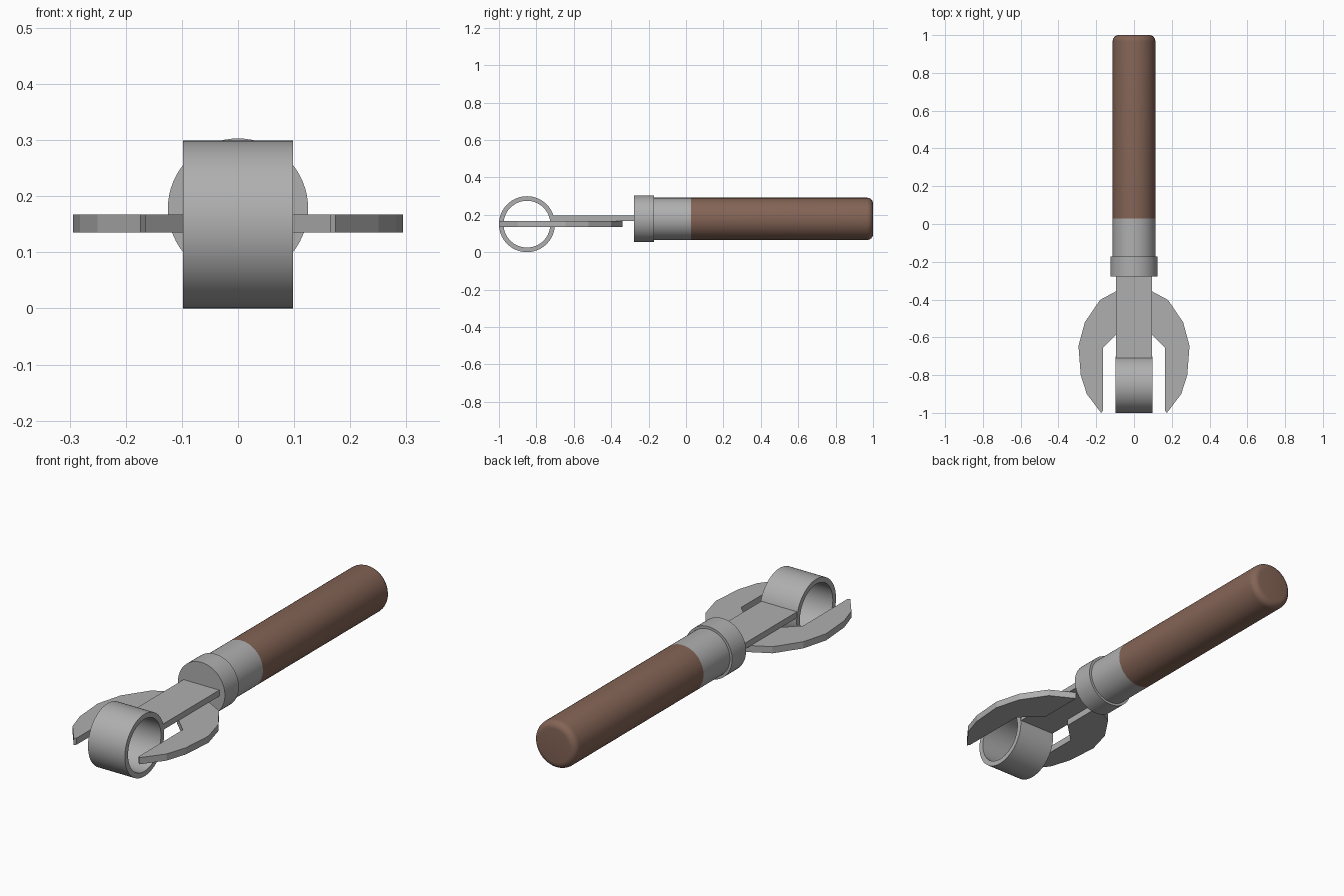
import bpy, bmesh, math
from mathutils import Matrix

if "Cube" in bpy.data.objects:
    bpy.data.objects.remove(bpy.data.objects["Cube"])


def material(name, rgb):
    m = bpy.data.materials.new(name)
    m.diffuse_color = (*rgb, 1)
    m.use_nodes = True
    m.node_tree.nodes["Principled BSDF"].inputs["Base Color"].default_value = m.diffuse_color
    return m


METAL = material("grey_metal", (0.43, 0.43, 0.43))
WOOD = material("brown_grip", (0.23, 0.127, 0.092))


def finish(bm, name, mat, smooth=True):
    bmesh.ops.recalc_face_normals(bm, faces=bm.faces)
    me = bpy.data.meshes.new(name)
    bm.to_mesh(me)
    bm.free()
    ob = bpy.data.objects.new(name, me)
    bpy.context.collection.objects.link(ob)
    me.materials.append(mat)
    if smooth:
        bpy.ops.object.select_all(action='DESELECT')
        ob.select_set(True)
        bpy.context.view_layer.objects.active = ob
        bpy.ops.object.shade_smooth_by_angle(angle=math.radians(35))
    return ob


def lathe(name, profile, mat, axis_rot, loc, closed=False, n=64):
    """Spin (radius, height) points around z, then turn and move into place."""
    bm = bmesh.new()
    vs = [bm.verts.new((r, 0, h)) for r, h in profile]
    pairs = list(zip(vs, vs[1:])) + ([(vs[-1], vs[0])] if closed else [])
    edges = [bm.edges.new(p) for p in pairs]
    bmesh.ops.spin(bm, geom=vs + edges, cent=(0, 0, 0), axis=(0, 0, 1),
                   angle=math.tau, steps=n, use_duplicate=False)
    bmesh.ops.remove_doubles(bm, verts=bm.verts, dist=1e-5)
    bm.transform(Matrix.Translation(loc) @ axis_rot)
    return finish(bm, name, mat)


def prism(name, outline, z0, z1, mat):
    bm = bmesh.new()
    f = bm.faces.new([bm.verts.new((x, y, z0)) for x, y in outline])
    ext = bmesh.ops.extrude_face_region(bm, geom=[f], use_keep_orig=True)
    top = [v for v in ext["geom"] if isinstance(v, bmesh.types.BMVert)]
    bmesh.ops.translate(bm, verts=top, vec=(0, 0, z1 - z0))
    return finish(bm, name, mat, smooth=False)


along_y = Matrix.Rotation(-math.pi / 2, 4, 'X')
along_x = Matrix.Rotation(math.pi / 2, 4, 'Y')
AXIS = (0, 0, 0.178)

# Grip with a rounded butt end
R, B = 0.113, 0.032
butt = [(R - B + B * math.cos(a), 1 - B + B * math.sin(a))
        for a in (i * math.pi / 12 for i in range(7))]
lathe("grip", [(0, 0.028), (R, 0.028)] + butt + [(0, 1)], WOOD, along_y, AXIS)

# Ferrule and collar
lathe("ferrule", [(0, -0.2), (R, -0.2), (R, 0.028), (0, 0.028)], METAL, along_y, AXIS)
lathe("collar", [(0, -0.278), (0.125, -0.278), (0.125, -0.172), (0, -0.172)],
      METAL, along_y, AXIS)

# Flat shank from the collar to the ring
prism("shank", [(-0.095, -0.72), (0.095, -0.72), (0.095, -0.27), (-0.095, -0.27)],
      0.166, 0.195, METAL)

# Cutting ring, open sideways
lathe("ring", [(0.125, -0.098), (0.1495, -0.098), (0.1495, 0.098), (0.125, 0.098)],
      METAL, along_x, (0, -0.8505, 0.1495), closed=True)

# Pair of curved claws beneath the shank
claw = [(0.065, -0.34), (0.18, -0.402), (0.26, -0.52), (0.294, -0.645),
        (0.282, -0.80), (0.25, -0.90), (0.174, -1.0), (0.165, -0.99),
        (0.165, -0.655), (0.065, -0.557)]
for side, s in (("right", 1), ("left", -1)):
    prism(side + "_claw", [(s * x, y) for x, y in claw], 0.135, 0.167, METAL)
